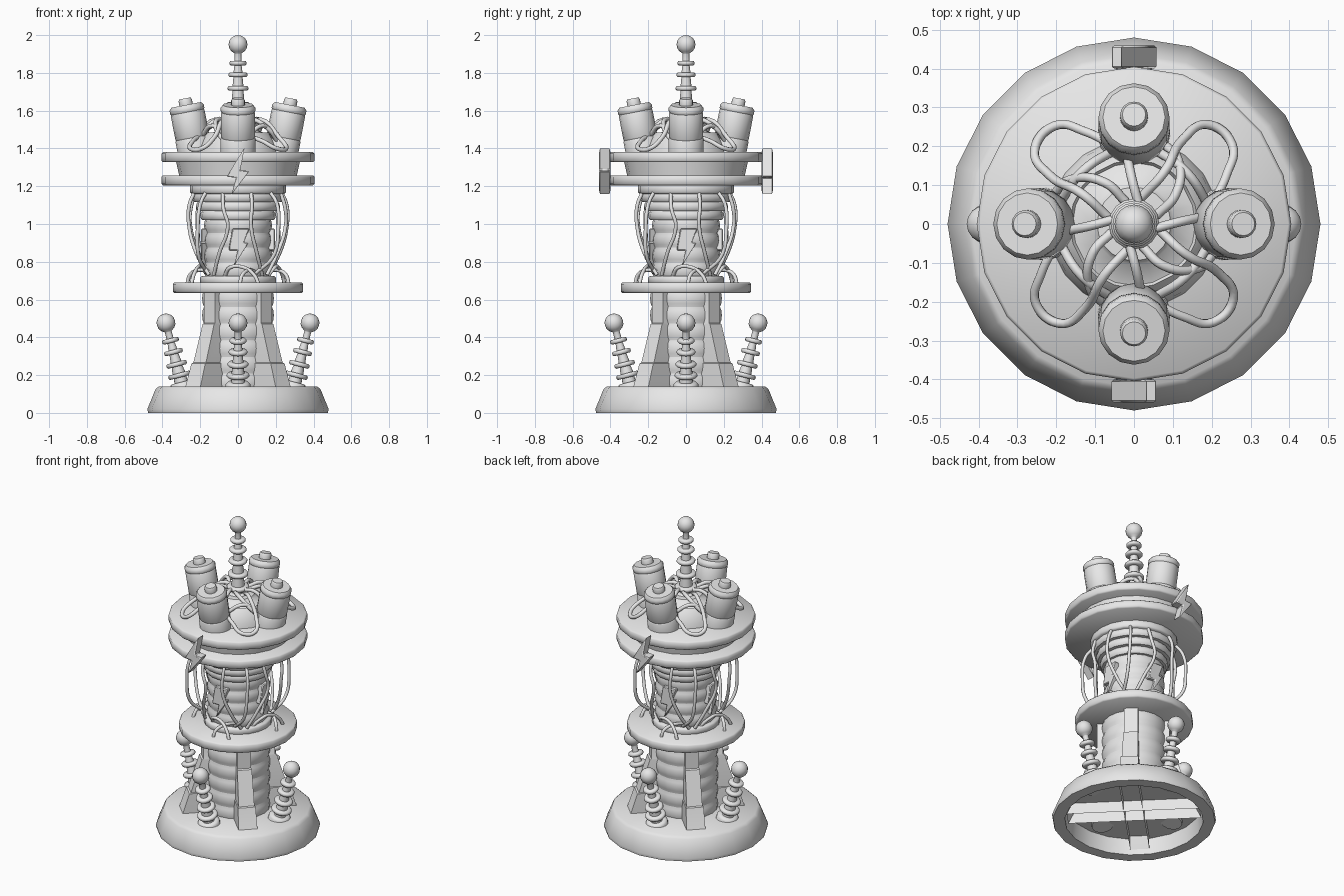
import bpy, bmesh, math
from mathutils import Matrix, Vector

if "Cube" in bpy.data.objects:
    bpy.data.objects.remove(bpy.data.objects["Cube"], do_unlink=True)

GREY = bpy.data.materials.new("plain grey")
GREY.use_nodes = True
GREY.diffuse_color = (0.8, 0.8, 0.8, 1)
GREY.node_tree.nodes["Principled BSDF"].inputs["Base Color"].default_value = (0.8, 0.8, 0.8, 1)
QUARTERS = [math.radians(a) for a in (0, 90, 180, 270)]


def turn(angle):
    return Matrix.Rotation(angle, 4, 'Z')


def finish(name, bm, matrix=None, sharp=50):
    bmesh.ops.recalc_face_normals(bm, faces=bm.faces)
    if matrix:
        bm.transform(matrix)
    mesh = bpy.data.meshes.new(name)
    bm.to_mesh(mesh)
    bm.free()
    mesh.materials.append(GREY)
    ob = bpy.data.objects.new(name, mesh)
    bpy.context.collection.objects.link(ob)
    bpy.ops.object.select_all(action='DESELECT')
    ob.select_set(True)
    bpy.context.view_layer.objects.active = ob
    bpy.ops.object.shade_smooth_by_angle(angle=math.radians(sharp))
    return ob


def lathe(name, profile, sides=20, matrix=None):
    """Spin (radius, height) points around z; radius 0 closes to a point."""
    bm = bmesh.new()
    rings = []
    for r, z in profile:
        n = sides if r > 0 else 1
        rings.append([bm.verts.new((r * math.cos(math.tau * i / sides),
                                    r * math.sin(math.tau * i / sides), z)) for i in range(n)])
    for a, b in zip(rings, rings[1:]):
        for i in range(sides):
            quad = [a[i % len(a)], a[(i + 1) % len(a)], b[(i + 1) % len(b)], b[i % len(b)]]
            corners = list(dict.fromkeys(quad))
            if len(corners) > 2:
                bm.faces.new(corners)
    return finish(name, bm, matrix)


def disc(name, r, low, high, bevel=0.008):
    return lathe(name, [(0, low), (r - bevel, low), (r, low + bevel),
                        (r, high - bevel), (r - bevel, high), (0, high)])


def barrels(radii, low, high):
    """Profile of stacked bulging segments."""
    step = (high - low) / len(radii)
    points = []
    for i, r in enumerate(radii):
        z = low + i * step
        points += [(r - 0.01, z), (r - 0.003, z + step * 0.2), (r, z + step * 0.5),
                   (r - 0.003, z + step * 0.8), (r - 0.01, z + step * 0.99)]
    return [(0, low)] + points + [(0, high)]


def insulator(name, matrix, ball, ring_drops):
    """Ringed rod with a foot at z = 0 and a ball; drops are measured below the ball."""
    prof = [(0, -0.05), (0.065, -0.05), (0.065, 0.012), (0.053, 0.024), (0.036, 0.024)]
    lowest = len(ring_drops) - 1
    for i, drop in enumerate(ring_drops):
        z, rod = ball - drop, 0.019 + 0.005 * (lowest - i)
        out = 0.045 + 0.005 * (lowest - i)
        prof += [(rod, z - 0.012), (out - 0.006, z - 0.012), (out, z - 0.005),
                 (out, z + 0.005), (out - 0.006, z + 0.012), (rod, z + 0.012)]
    prof += [(0.018, ball - 0.05)]
    for k in range(1, 9):
        a = math.pi * (k / 8 - 0.5)
        prof.append((0.05 * math.cos(a) if k < 8 else 0, ball + 0.05 * math.sin(a)))
    lathe(name, prof, 16, matrix)


def bolt(name, outline, near, far, angle):
    """Extruded zigzag plate facing -y, turned about z."""
    bm = bmesh.new()
    front = [bm.verts.new((x, -far, z)) for x, z in outline]
    back = [bm.verts.new((x, -near, z)) for x, z in outline]
    bm.faces.new(front)
    bm.faces.new(back)
    n = len(outline)
    for i in range(n):
        j = (i + 1) % n
        bm.faces.new((front[i], front[j], back[j], back[i]))
    ob = finish(name, bm, turn(angle))
    mod = ob.modifiers.new("bevel", 'BEVEL')
    mod.width = 0.005


def wire(name, points, angle, thick):
    """Smooth cable through (radius, degrees, height) points."""
    curve = bpy.data.curves.new(name, 'CURVE')
    curve.dimensions = '3D'
    curve.bevel_depth = thick
    curve.bevel_resolution = 2
    curve.resolution_u = 6
    curve.use_fill_caps = True
    spline = curve.splines.new('BEZIER')
    spline.bezier_points.add(len(points) - 1)
    for bp, (r, deg, z) in zip(spline.bezier_points, points):
        a = math.radians(deg) + angle
        bp.co = Vector((r * math.cos(a), r * math.sin(a), z))
        bp.handle_left_type = bp.handle_right_type = 'AUTO'
    curve.materials.append(GREY)
    bpy.context.collection.objects.link(bpy.data.objects.new(name, curve))


# Hollow base
lathe("base", [(0, 0.14), (0.42, 0.14), (0.437, 0.125), (0.48, 0.02), (0.475, 0.0),
               (0.405, 0.0), (0.395, 0.1), (0, 0.1)])

# Four diagonal legs, open underneath and meeting under the column
for q in QUARTERS:
    bm = bmesh.new()
    loops = []
    for z, reach, half in ((0.03, 0.39, 0.056), (0.14, 0.337, 0.056), (0.262, 0.297, 0.052),
                           (0.266, 0.287, 0.047), (0.47, 0.222, 0.043), (0.475, 0.212, 0.041),
                           (0.64, 0.212, 0.041)):
        loops.append([bm.verts.new(c) for c in ((0, -half, z), (reach, -half, z),
                                                (reach, half, z), (0, half, z))])
    bm.faces.new(loops[-1])
    for a, b in zip(loops, loops[1:]):
        for i in range(3):
            bm.faces.new((a[i], a[i + 1], b[i + 1], b[i]))
    finish("leg", bm, turn(q + math.pi / 4), 25)

# Column, collars and discs
lathe("lower_column", barrels([0.19] * 6, 0.12, 0.65))
disc("middle_disc", 0.345, 0.635, 0.69)
disc("middle_collar", 0.2, 0.68, 0.725)
lathe("upper_column", barrels([0.18] * 4, 0.72, 1.03))
lathe("flared_neck", barrels([0.2, 0.222, 0.243], 1.02, 1.165))
disc("neck_collar", 0.255, 1.16, 1.21)
disc("lower_flange", 0.405, 1.205, 1.257)
lathe("flange_drum", [(0, 1.25), (0.31, 1.25), (0.33, 1.34), (0, 1.34)])
disc("upper_flange", 0.405, 1.327, 1.38)
lathe("dome", [(0.222, 1.37), (0.215, 1.41), (0.185, 1.465), (0.165, 1.485), (0.158, 1.475),
               (0.105, 1.495), (0.095, 1.51), (0, 1.515)])

# Central rod and the four leaning insulators
insulator("mast", Matrix.Translation((0, 0, 1.495)), 0.455, (0.4, 0.315, 0.232, 0.16, 0.098))
for q in QUARTERS:
    lean = Matrix.Translation((0.295, 0, 0.14)) @ Matrix.Rotation(math.radians(14.4), 4, 'Y')
    insulator("insulator", turn(q) @ lean, 0.347, (0.286, 0.226, 0.159, 0.097))

# Four leaning canisters with end caps
canister = [(0, -0.03), (0.092, -0.03), (0.093, 0.062), (0.088, 0.068), (0.091, 0.075),
            (0.091, 0.2), (0.088, 0.206), (0.092, 0.212), (0.092, 0.23), (0.08, 0.245),
            (0.036, 0.245), (0.036, 0.27), (0.03, 0.28), (0, 0.28)]
for q in QUARTERS:
    lean = Matrix.Translation((0.228, 0, 1.39)) @ Matrix.Rotation(math.radians(11), 4, 'Y')
    lathe("canister", canister, 16, turn(q) @ lean)

# Zigzag emblems
flange_bolt = [(0.035, 1.405), (-0.06, 1.25), (-0.01, 1.245), (-0.035, 1.155),
               (0.06, 1.28), (0.012, 1.285)]
column_bolt = [(-0.03, 0.975), (0.06, 0.975), (0.03, 0.9), (0.055, 0.9), (-0.02, 0.78),
               (-0.002, 0.86), (-0.05, 0.86)]
for q in QUARTERS:
    bolt("column_bolt", column_bolt, 0.14, 0.196, q)
for q in QUARTERS[::2]:
    bolt("flange_bolt", flange_bolt, 0.4, 0.46, q)

# Cables: loops over the dome, hanging runs round the column, short arcs on the disc
cables = {
    "dome_loop": [(0.07, 75, 1.53), (0.15, 60, 1.55), (0.25, 60, 1.46), (0.32, 53, 1.4),
                  (0.325, 39, 1.4), (0.27, 28, 1.44), (0.2, 12, 1.47)],
    "dome_cable": [(0.06, 20, 1.54), (0.13, 35, 1.555), (0.2, 55, 1.5), (0.22, 70, 1.44)],
    "dome_strand": [(0.05, -15, 1.55), (0.11, 2, 1.55), (0.18, 6, 1.5)],
    "dome_link": [(0.2, 12, 1.46), (0.19, 45, 1.52), (0.2, 75, 1.45)],
    "outer_cable": [(0.24, 45, 1.17), (0.285, 46, 1.11), (0.302, 45, 0.97),
                    (0.28, 42, 0.83), (0.19, 30, 0.74)],
    "left_cable": [(0.235, 17, 1.18), (0.268, 16, 1.1), (0.268, 15, 0.99),
                   (0.24, 25, 0.84), (0.2, 40, 0.73)],
    "right_cable": [(0.235, -20, 1.18), (0.262, -17, 1.08), (0.258, -12, 0.99),
                    (0.23, -26, 0.84), (0.2, -40, 0.73)],
    "disc_loop": [(0.17, -25, 0.72), (0.2, -12, 0.77), (0.215, 8, 0.77),
                  (0.25, 20, 0.73), (0.27, 24, 0.68)],
    "disc_strand": [(0.17, 30, 0.75), (0.22, 14, 0.755), (0.255, 5, 0.73), (0.27, 2, 0.68)],
}
for name, path in cables.items():
    for q in QUARTERS:
        wire(name, path, q, 0.012 if name.startswith("dome") else 0.01)
